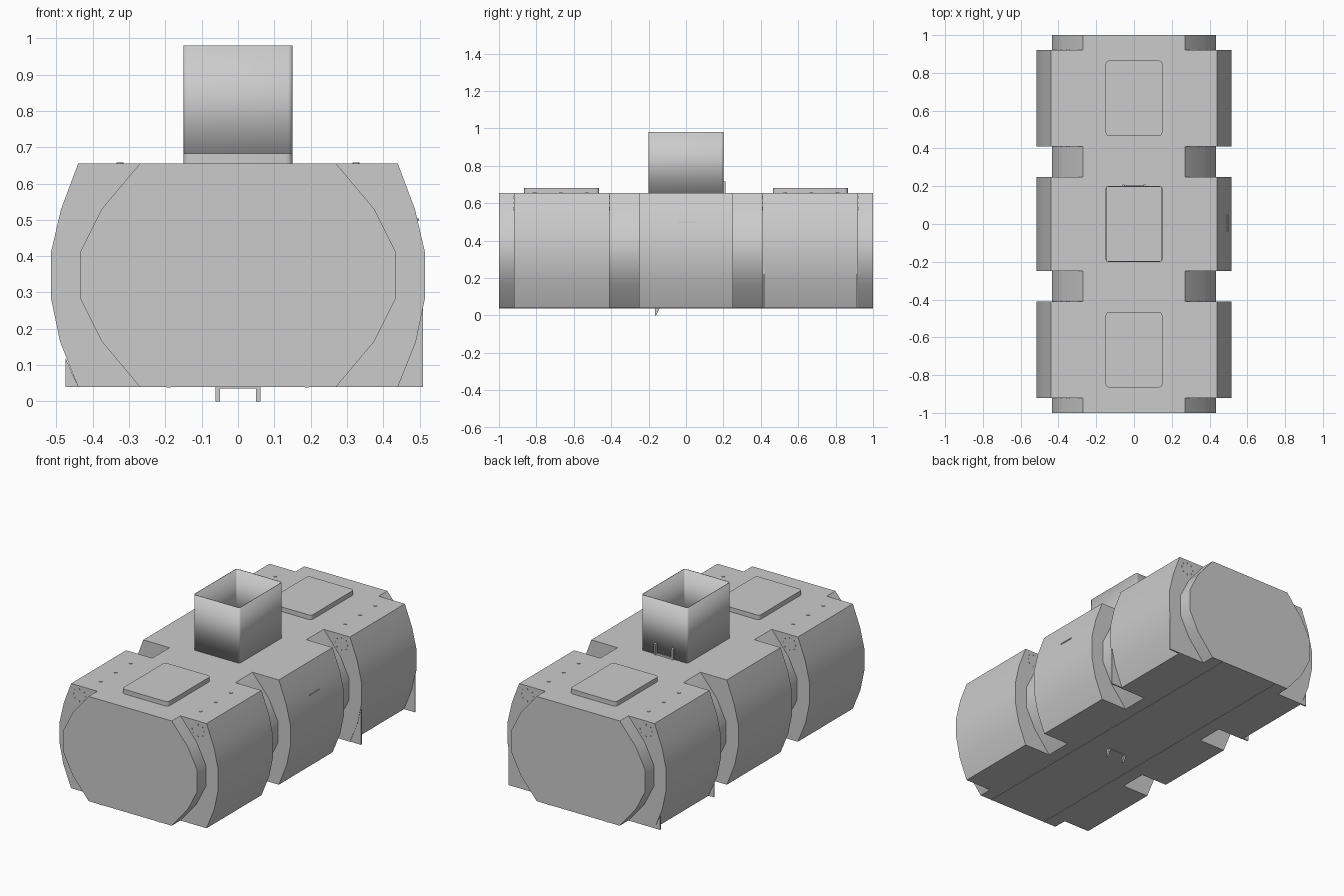
import bpy, bmesh
from math import radians, cos, sin, pi

if "Cube" in bpy.data.objects:
    bpy.data.objects.remove(bpy.data.objects["Cube"])

TOP, BOT = 0.655, 0.04
OUTER = [(0.44, TOP), (0.487, 0.53), (0.515, 0.41), (0.515, 0.285), (0.49, 0.165), (0.44, BOT)]
INNER = [(0.27, TOP), (0.375, 0.53), (0.435, 0.41), (0.435, 0.285), (0.375, 0.165), (0.27, BOT)]


def finish(name, bm, smooth=None):
    bmesh.ops.recalc_face_normals(bm, faces=bm.faces[:])
    me = bpy.data.meshes.new(name)
    bm.to_mesh(me)
    bm.free()
    ob = bpy.data.objects.new(name, me)
    bpy.context.collection.objects.link(ob)
    if smooth:
        bpy.ops.object.select_all(action='DESELECT')
        ob.select_set(True)
        bpy.context.view_layer.objects.active = ob
        bpy.ops.object.shade_smooth_by_angle(angle=radians(smooth))
    return ob


def add_prism(bm, pts, offset):
    """Extrude a closed loop of 3D points by an offset vector."""
    f = bm.faces.new([bm.verts.new(p) for p in pts])
    r = bmesh.ops.extrude_face_region(bm, geom=[f], use_keep_orig=True)
    bmesh.ops.translate(bm, vec=offset,
                        verts=[v for v in r['geom'] if isinstance(v, bmesh.types.BMVert)])


def add_box(bm, x0, x1, y0, y1, z0, z1):
    add_prism(bm, [(x0, y0, z0), (x1, y0, z0), (x1, y1, z0), (x0, y1, z0)], (0, 0, z1 - z0))


def rounded_rect(hx, hy, r, cy, z, n=4):
    pts = []
    for k, (sx, sy) in enumerate([(1, 1), (-1, 1), (-1, -1), (1, -1)]):
        for i in range(n + 1):
            a = pi / 2 * (k + i / n)
            pts.append((sx * (hx - r) + r * cos(a), cy + sy * (hy - r) + r * sin(a), z))
    return pts


# Tank body: one skin stepping between the narrow core and three wide bands
bm = bmesh.new()
sections = [(-1, INNER)]
for a, b in [(-0.92, -0.41), (-0.25, 0.25), (0.41, 0.92)]:
    sections += [(a, INNER), (a, OUTER), (b, OUTER), (b, INNER)]
sections.append((1, INNER))
rings = []
for y, prof in sections:
    loop = prof + [(-x, z) for x, z in reversed(prof)]
    rings.append([bm.verts.new((x, y, z)) for x, z in loop])
for (ya, _), (yb, _), ra, rb in zip(sections, sections[1:], rings, rings[1:]):
    for i in range(12):
        j = (i + 1) % 12
        if ya == yb and i in (5, 11):
            continue
        bm.faces.new((ra[i], ra[j], rb[j], rb[i]))
bm.faces.new(rings[0])
bm.faces.new(rings[-1])
finish("tank_body", bm, 40)

# Access hatches on top
for name, cy in (("front_hatch", -0.665), ("rear_hatch", 0.665)):
    bm = bmesh.new()
    add_prism(bm, rounded_rect(0.15, 0.2, 0.018, cy, TOP), (0, 0, 0.027))
    finish(name, bm, 30)

# Open access shaft with thin walls
bm = bmesh.new()
lo, hi = [[bm.verts.new(p) for p in rounded_rect(0.15, 0.2, 0.012, 0, z)] for z in (TOP, 0.98)]
for i in range(len(lo)):
    j = (i + 1) % len(lo)
    bm.faces.new((lo[i], lo[j], hi[j], hi[i]))
shaft = finish("access_shaft", bm, 30)
wall = shaft.modifiers.new("wall", 'SOLIDIFY')
wall.thickness = 0.004
wall.offset = -1

# Small bracket behind the shaft
bm = bmesh.new()
for x in (-0.062, 0.05):
    add_prism(bm, [(x, 0.2, TOP), (x, 0.21, TOP), (x, 0.21, 0.715), (x, 0.2, 0.72)], (0.012, 0, 0))
add_box(bm, -0.05, 0.05, 0.2, 0.206, TOP, 0.665)
finish("shaft_bracket", bm)

# Underside bracket with two pointed tabs
bm = bmesh.new()
for x in (-0.062, 0.05):
    add_prism(bm, [(x, -0.165, BOT), (x, -0.14, BOT), (x, -0.16, 0), (x, -0.165, 0)], (0.012, 0, 0))
add_box(bm, -0.05, 0.05, -0.165, -0.14, 0.036, BOT)
finish("underside_bracket", bm)

# Long thin rails under the tank
bm = bmesh.new()
for s in (-1, 1):
    add_box(bm, s * 0.19 - 0.005, s * 0.19 + 0.005, -1, 1, BOT - 0.002, BOT)
finish("underside_rails", bm)

# Thin triangular fins on the lower flanks
bm = bmesh.new()
for y in (0.412, 0.912):
    add_prism(bm, [(0.44, y, BOT), (0.51, y, BOT), (0.51, y, 0.27), (0.49, y, 0.165)], (0, 0.008, 0))
finish("right_fins", bm)
bm = bmesh.new()
for y in (0.412, 0.912):
    add_prism(bm, [(-0.44, y, BOT), (-0.475, y, BOT), (-0.475, y, 0.12)], (0, 0.008, 0))
finish("left_fins", bm)

# Small ridge on the right flank
bm = bmesh.new()
add_box(bm, 0.485, 0.498, -0.04, 0.05, 0.497, 0.503)
finish("flank_ridge", bm)

# Bolt heads in rows beside the hatches
bm = bmesh.new()
for x in (-0.325, 0.325):
    for y in (-0.81, -0.67, -0.53, 0.53, 0.67, 0.81):
        ring = [(x + 0.01 * cos(k * pi / 4), y + 0.01 * sin(k * pi / 4), TOP) for k in range(8)]
        add_prism(bm, ring, (0, 0, 0.003))
finish("top_bolts", bm)

# Rings of tiny studs on the band end walls
bm = bmesh.new()
for y, d in ((-0.92, -1), (-0.41, 1), (0.41, -1), (0.92, 1)):
    for s in (-1, 1):
        for k in range(8):
            x = s * (0.385 + 0.04 * cos(k * pi / 4))
            z = 0.6 + 0.035 * sin(k * pi / 4)
            add_box(bm, x - 0.003, x + 0.003, y, y + d * 0.003, z - 0.003, z + 0.003)
finish("wall_studs", bm)
